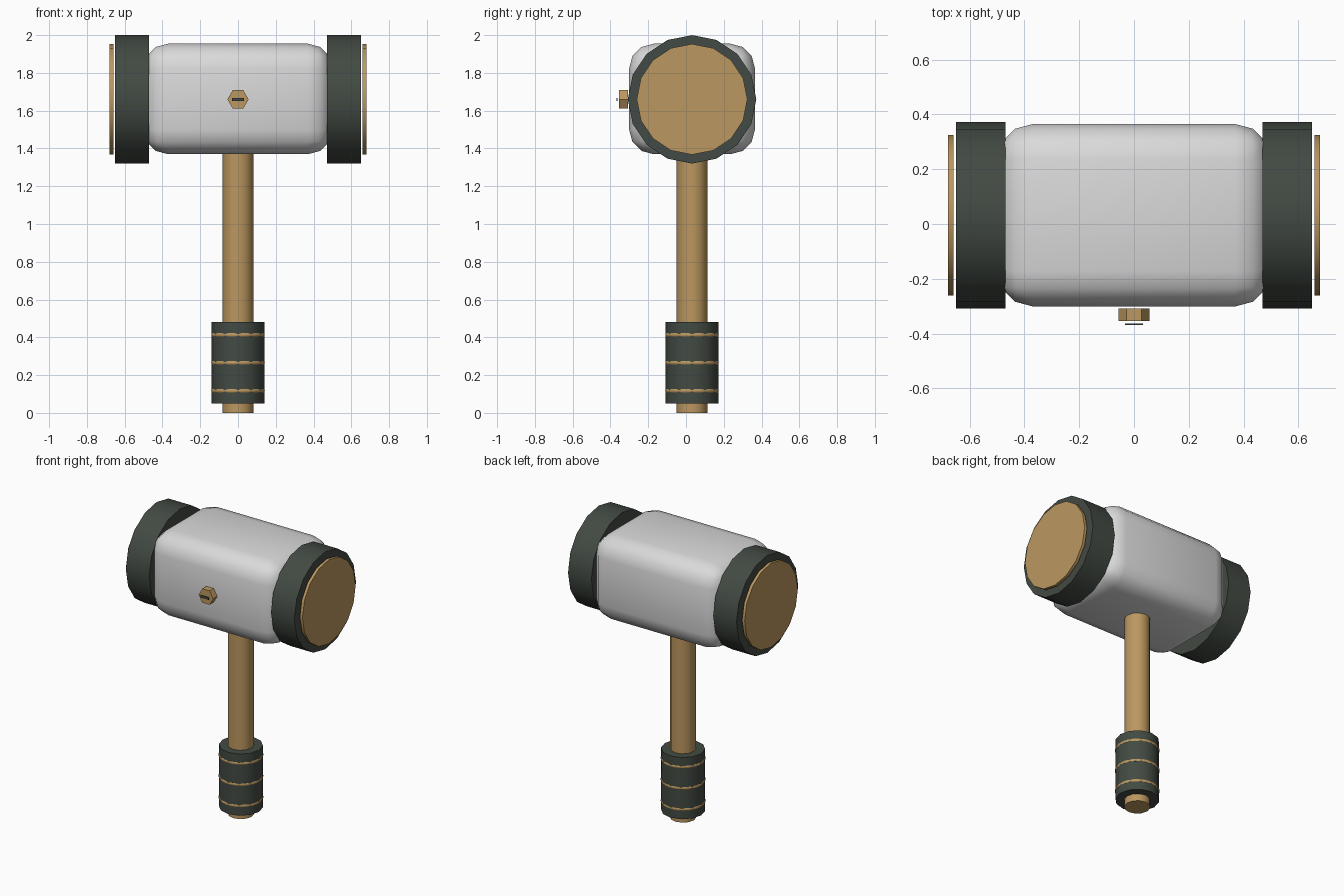
import bpy
import math

if "Cube" in bpy.data.objects:
    bpy.data.objects.remove(bpy.data.objects["Cube"])

CY, CZ = 0.032, 1.66  # shared centre line and head height


def material(name, rgb):
    m = bpy.data.materials.new(name)
    m.diffuse_color = (*rgb, 1)
    m.use_nodes = True
    m.node_tree.nodes["Principled BSDF"].inputs["Base Color"].default_value = m.diffuse_color
    return m


tan = material("tan wood", (0.50, 0.31, 0.115))
dark = material("dark leather", (0.055, 0.068, 0.056))
pale = material("pale metal", (0.70, 0.70, 0.70))


def finish(name, mat, smooth=45):
    ob = bpy.context.object
    ob.name = name
    ob.data.materials.append(mat)
    if smooth:
        bpy.ops.object.shade_smooth_by_angle(angle=math.radians(smooth))
    return ob


def cylinder(name, mat, sides, radius, depth, loc, rot=(0, 0, 0), smooth=45):
    bpy.ops.mesh.primitive_cylinder_add(vertices=sides, radius=radius, depth=depth,
                                        location=loc, rotation=rot)
    return finish(name, mat, smooth)


def box(name, mat, size, loc, bevel=0):
    bpy.ops.mesh.primitive_cube_add(size=1, location=loc)
    ob = bpy.context.object
    ob.scale = size
    bpy.ops.object.transform_apply(location=False, rotation=False, scale=True)
    if bevel:
        mod = ob.modifiers.new("rounding", "BEVEL")
        mod.width = bevel
        mod.segments = 3
        bpy.ops.object.modifier_apply(modifier=mod.name)
    return finish(name, mat, 45 if bevel else 0)


# Rounded head block
box("head_block", pale, (1.0, 0.666, 0.585), (0, CY, CZ + 0.002), 0.13)

# End bands and striking faces, one pair per side
for side, sx in (("left", -1), ("right", 1)):
    turn = (0, sx * math.pi / 2, 0)
    cylinder(side + "_band", dark, 16, 0.34, 0.18, (sx * 0.56, CY, CZ), turn)
    cylinder(side + "_striking_face", tan, 16, 0.293, 0.02, (sx * 0.67, CY, CZ), turn)

# Handle and wrapped grip
cylinder("handle", tan, 12, 0.083, 1.42, (0, CY, 0.71))
cylinder("grip", dark, 12, 0.14, 0.43, (0, CY, 0.265))

# Bindings that surface between the corners of the grip
for i, z in enumerate((0.117, 0.265, 0.413)):
    bpy.ops.mesh.primitive_torus_add(major_segments=48, minor_segments=6, major_radius=0.132,
                                     minor_radius=0.010, location=(0, CY, z))
    finish("grip_binding_%d" % (i + 1), tan, 60)

# Hexagonal bolt with a slot on the front
bolt = cylinder("bolt", tan, 6, 0.056, 0.046, (0, -0.331, CZ),
                (math.pi / 2, 0, 0), 30)
bolt.rotation_euler = (math.pi / 2, math.pi / 6, 0)
box("bolt_slot", dark, (0.064, 0.006, 0.015), (0, -0.366, CZ))
